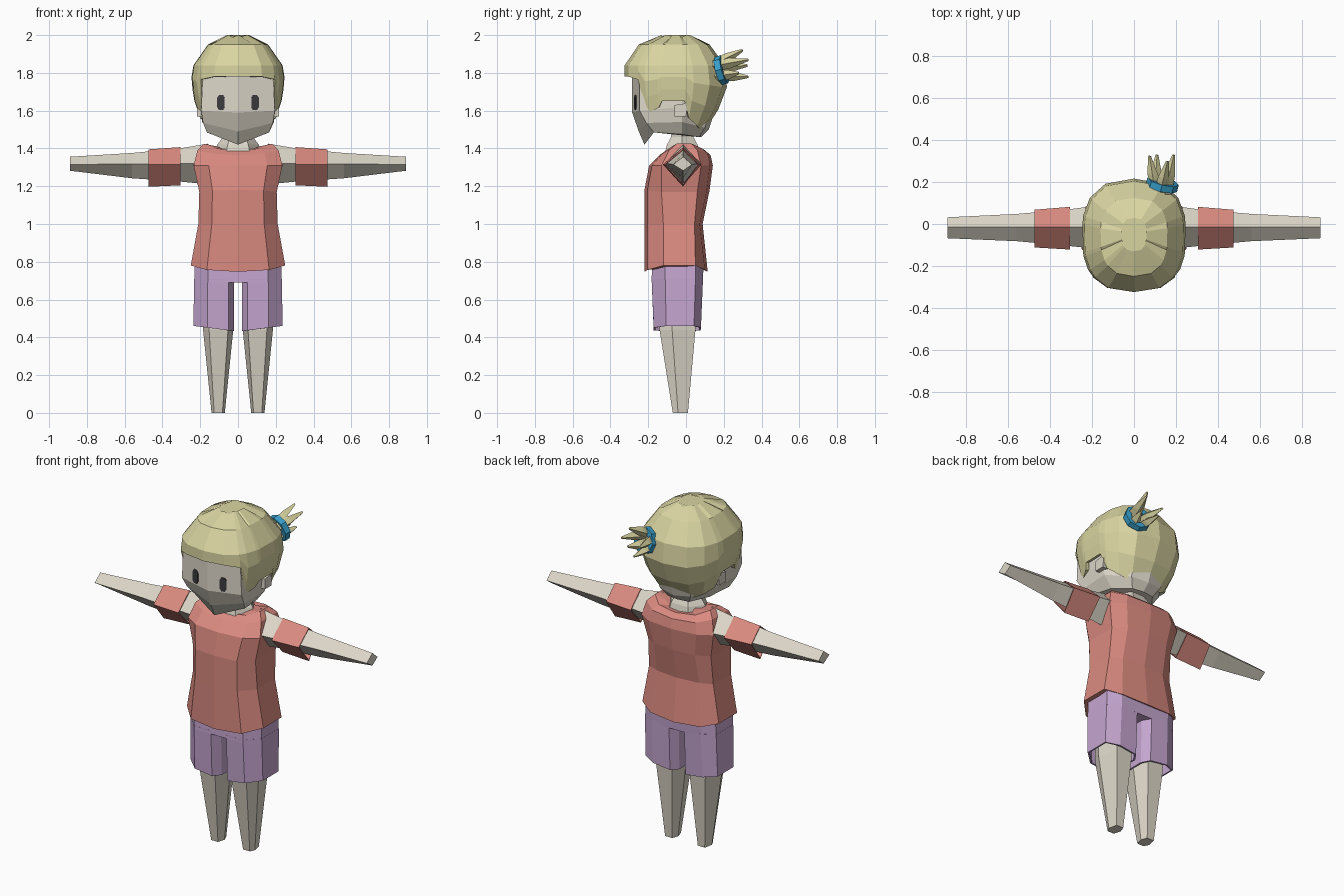
import bpy, bmesh, math
from mathutils import Vector

if "Cube" in bpy.data.objects:
    bpy.data.objects.remove(bpy.data.objects["Cube"])


def material(name, rgb):
    m = bpy.data.materials.new(name)
    m.diffuse_color = (*rgb, 1)
    m.use_nodes = True
    m.node_tree.nodes["Principled BSDF"].inputs["Base Color"].default_value = m.diffuse_color
    return m


SKIN = material("skin", (0.72, 0.675, 0.58))
RED = material("shirt red", (0.70, 0.255, 0.215))
PURPLE = material("shorts purple", (0.56, 0.38, 0.63))
BLOND = material("hair blond", (0.70, 0.665, 0.36))
BLUE = material("band blue", (0.04, 0.35, 0.60))
DARK = material("eye dark", (0.045, 0.045, 0.05))


def loft(name, rings, mat, cap0=True, cap1=True, thick=0):
    """Skin a list of equal-length point rings; optional shell thickness."""
    bm = bmesh.new()
    vs = [[bm.verts.new(p) for p in r] for r in rings]
    n = len(vs[0])
    for a, b in zip(vs, vs[1:]):
        for i in range(n):
            j = (i + 1) % n
            bm.faces.new((a[i], a[j], b[j], b[i]))
    if cap0:
        bm.faces.new(vs[0])
    if cap1:
        bm.faces.new(vs[-1])
    bmesh.ops.recalc_face_normals(bm, faces=bm.faces)
    me = bpy.data.meshes.new(name)
    bm.to_mesh(me)
    bm.free()
    me.materials.append(mat)
    ob = bpy.data.objects.new(name, me)
    bpy.context.collection.objects.link(ob)
    if thick:
        mod = ob.modifiers.new("shell", 'SOLIDIFY')
        mod.thickness, mod.offset = thick, -1
    return ob


def mirrored(half):
    """Close a half outline (x >= 0, front to back) across x = 0."""
    return half + [(-p[0], *p[1:]) for p in reversed(half) if abs(p[0]) > 1e-6]


# Head: faceted, with a ridge down the middle of the face
loft("head", [mirrored(h) for h in (
    [(0, -.22, 1.42), (.165, -.17, 1.485), (.14, -.02, 1.475), (.07, .07, 1.46), (0, .08, 1.46)],
    [(0, -.25, 1.49), (.185, -.21, 1.535), (.19, -.02, 1.54), (.1, .1, 1.51), (0, .12, 1.5)],
    [(0, -.285, 1.59), (.195, -.245, 1.6), (.2, -.02, 1.62), (.12, .13, 1.62), (0, .16, 1.62)],
    [(0, -.285, 1.82), (.185, -.245, 1.82), (.19, -.02, 1.82), (.12, .13, 1.82), (0, .16, 1.82)],
)], SKIN)

# Neck
loft("neck", [[(r * math.cos(k * math.pi / 3), -.02 + r * .85 * math.sin(k * math.pi / 3), z)
               for k in range(6)]
              for r, z in ((.13, 1.36), (.11, 1.42), (.08, 1.46), (.08, 1.54))], SKIN)

# Eyes and ears
for s in (1, -1):
    a = s * math.radians(11.6)
    u, n = Vector((math.cos(a), math.sin(a), 0)), Vector((math.sin(a), -math.cos(a), 0))
    c = Vector((s * .09, -.266, 1.643))
    shape = [(.01, .04), (.02, .025), (.02, -.025), (.01, -.04),
             (-.01, -.04), (-.02, -.025), (-.02, .025), (-.01, .04)]
    loft("eye", [[c + u * x + n * d + Vector((0, 0, z)) for x, z in shape]
                 for d in (-.003, .005)], DARK)
    loft("ear", [[(s * x, y, z) for y, z in ((-.06, 1.57), (.0, 1.57), (.01, 1.64), (-.06, 1.63))]
                 for x in (.17, .218)], SKIN)

# Hair: cap whose lower edge follows fringe, side locks and nape
SIZES = [(1.48, .15, -.29, .09), (1.56, .205, -.30, .145), (1.64, .23, -.31, .19),
         (1.76, .25, -.325, .228), (1.84, .237, -.325, .205), (1.95, .16, -.25, .125),
         (2.0, .06, -.13, .03)]
EDGE = [(0, 1.78), (25, 1.78), (47, 1.765), (58, 1.585), (74, 1.615), (78, 1.65),
        (96, 1.65), (104, 1.56), (125, 1.52), (152, 1.49), (180, 1.49)]


def hair_point(deg, z):
    for lo, hi in zip(SIZES, SIZES[1:]):
        if z <= hi[0]:
            break
    t = (z - lo[0]) / (hi[0] - lo[0])
    hx, yf, yb = (p + (q - p) * t for p, q in zip(lo[1:], hi[1:]))
    sx, cy = math.sin(math.radians(deg)), math.cos(math.radians(deg))
    x = hx * max(sx, 0) ** .77
    y = -.05 + (yf + .05 if cy > 0 else yb + .05) * abs(cy) ** .77
    return (0 if deg in (0, 180) else x, y, z)


hair_rings = [mirrored([hair_point(d, z) for d, _ in EDGE]) for z in (2.0, 1.95, 1.84)]
for t in (.33, .67, 1):
    hair_rings.append(mirrored([hair_point(d, 1.84 + (e - 1.84) * t) for d, e in EDGE]))
hair_rings[0] = [(x, y, z - .012 * (k % 3 == 1)) for k, (x, y, z) in enumerate(hair_rings[0])]
loft("hair", hair_rings, BLOND, cap1=False, thick=.018)

# Hair band and tuft
axis = Vector((.25, 1, .27)).normalized()
knot = Vector((.135, .188, 1.815))
side = axis.cross(Vector((0, 0, 1))).normalized()
up = side.cross(axis)
band = []
for k in range(9):
    a = k * math.tau / 8
    rad = side * math.cos(a) + up * math.sin(a)
    band.append([knot + rad * (.06 + r) + axis * h
                 for r, h in ((.017, -.017), (.017, .017), (-.017, .017), (-.017, -.017))])
loft("hair_band", band, BLUE, False, False)
for bx, bz, tip in ((-.02, .02, (.075, .325, 1.84)), (.025, .03, (.19, .33, 1.87)),
                    (0, .035, (.16, .30, 1.92)), (-.025, -.02, (.11, .33, 1.78)),
                    (.02, -.025, (.185, .28, 1.80))):
    base, tip = knot - axis * .04 + side * bx + up * bz, Vector(tip)
    loft("hair_tuft", [[c + side * (r * x) + up * (r * z)
                        for x, z in ((1, 0), (0, 1), (-1, 0), (0, -1))]
                       for c, r in ((base, .03), (base.lerp(tip, .5), .027), (tip, .007))], BLOND)


# Shirt: ten-sided body, hem slightly lower at the middle
def shirt_ring(hx, yf, yb, z, zs, ya, yc):
    zm = z + (zs - z) * .3
    return mirrored([(0, yf, z), (.66 * hx, yf + .015, zm), (hx, ya, zs),
                     (hx, yc, zs), (.66 * hx, yb - .015, zm), (0, yb, z)])


loft("shirt", [shirt_ring(*r) for r in (
    (.25, -.22, .115, .747, .78, -.12, .05), (.21, -.22, .088, 1.0, 1.0, -.12, .045),
    (.205, -.22, .125, 1.18, 1.17, -.13, .06), (.235, -.195, .142, 1.31, 1.31, -.13, .08),
    (.215, -.14, .13, 1.365, 1.39, -.09, .06), (.18, -.105, .10, 1.39, 1.425, -.05, .03),
    (.11, -.09, .06, 1.385, 1.41, -.05, .03))], RED)


# Arms and loose sleeves with diamond sections
def diamond(x, top, bot, yf, yb, mid):
    return [(x, -.015, top), (x, yf, mid), (x, -.015, bot), (x, yb, mid)]


for s in (1, -1):
    loft("arm", [diamond(s * .16, 1.425, 1.21, -.12, .09, 1.32),
                 diamond(s * .31, 1.40, 1.225, -.105, .07, 1.32),
                 diamond(s * .56, 1.376, 1.242, -.082, .048, 1.318),
                 diamond(s * .89, 1.356, 1.282, -.068, .032, 1.315)], SKIN)
    loft("sleeve", [diamond(s * .305, 1.407, 1.205, -.122, .082, 1.315),
                    diamond(s * .475, 1.395, 1.197, -.112, .068, 1.315)],
         RED, False, False, thick=.006)

# Shorts: hip block plus two open legs
loft("shorts_hips", [mirrored([(0, yf, z), (.16, yf, z), (hx, -.11, z), (hx, .05, z),
                               (.16, yb, z), (0, yb, z)])
                     for hx, yf, yb, z in ((.232, -.182, .088, .69), (.228, -.18, .095, .80))],
     PURPLE)
TROUSER = [(.02, -.13), (.05, -.182), (.16, -.182), (.232, -.11),
           (.232, .05), (.16, .09), (.05, .088), (.02, .04)]
for s in (1, -1):
    loft("shorts_leg", [[(s * x, y, .71) for x, y in TROUSER],
                        [(s * (.02 + (x - .02) * 1.02), -.045 + (y + .045) * .92,
                          .433 + .13 * (x - .02)) for x, y in TROUSER]],
         PURPLE, True, False, thick=.01)
    # Legs: six-sided and tapering to the ground
    loft("leg", [[(s * (.105 + hx * x), cy + hy * y, z) for x, y in
                  ((-.65, -1), (.6, -1), (1, -.3), (.7, 1), (-.6, 1), (-1, .1))]
                 for hx, hy, cy, z in ((.082, .10, -.045, .62), (.08, .095, -.045, .44),
                                       (.035, .04, -.03, 0))], SKIN)
